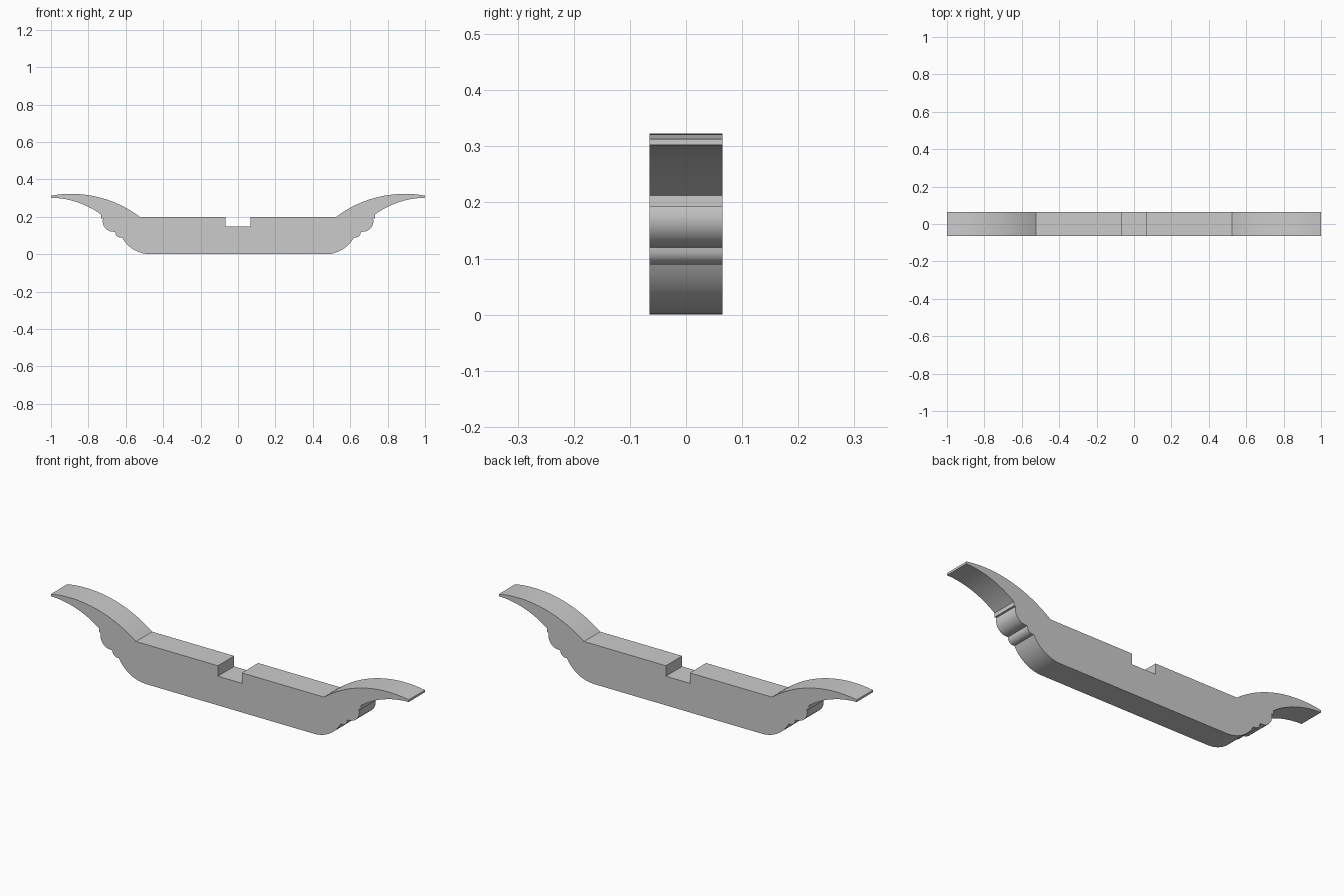
import bpy, bmesh
from math import radians
from mathutils import Vector

if "Cube" in bpy.data.objects:
    bpy.data.objects.remove(bpy.data.objects["Cube"])

HALF_DEPTH = 0.065


def arc(start, end, sagitta, steps):
    """Circular arc from start to end, bulging right of travel if sagitta > 0."""
    a, b = Vector(start), Vector(end)
    chord = b - a
    half = chord.length / 2
    along = chord.normalized()
    normal = Vector((along.y, -along.x))
    s = abs(sagitta)
    radius = (half * half + s * s) / (2 * s)
    side = 1 if sagitta > 0 else -1
    mid = (a + b) / 2
    pts = []
    for i in range(steps + 1):
        t = -half + 2 * half * i / steps
        h = (radius * radius - t * t) ** 0.5 - (radius - s)
        pts.append(mid + along * t + normal * (h * side))
    return pts


# Right half of the outline, from the bottom out to the tip and back to the notch
right = arc((0.47, 0), (0.62, 0.09), 0.024, 10)                # rounded hull corner
right += arc((0.62, 0.09), (0.657, 0.12), 0.012, 6)[1:]        # small scallop
right += arc((0.665, 0.12), (0.722, 0.192), 0.023, 8)          # large scallop
right += [Vector((0.732, 0.192))]                              # small step
right += arc((0.732, 0.212), (1.0, 0.302), -0.022, 12)         # underside of wing
right += arc((1.0, 0.313), (0.525, 0.2), 0.051, 18)            # top of wing
right += [Vector(p) for p in ((0.067, 0.2), (0.067, 0.147))]   # deck and notch

outline = right + [Vector((-p.x, p.y)) for p in reversed(right)]

# Extrude the outline through the depth
bm = bmesh.new()
verts = [bm.verts.new((p.x, -HALF_DEPTH, p.y)) for p in outline]
face = bm.faces.new(verts)
result = bmesh.ops.extrude_face_region(bm, geom=[face], use_keep_orig=True)
moved = [g for g in result["geom"] if isinstance(g, bmesh.types.BMVert)]
bmesh.ops.translate(bm, verts=moved, vec=(0, 2 * HALF_DEPTH, 0))
bmesh.ops.recalc_face_normals(bm, faces=bm.faces[:])

mesh = bpy.data.meshes.new("notched_cradle_bar")
bm.to_mesh(mesh)
bm.free()
bar = bpy.data.objects.new("notched_cradle_bar", mesh)
bpy.context.collection.objects.link(bar)

# Smooth the curves, keep corners crisp
bpy.context.view_layer.objects.active = bar
bar.select_set(True)
bpy.ops.object.shade_smooth_by_angle(angle=radians(25))
